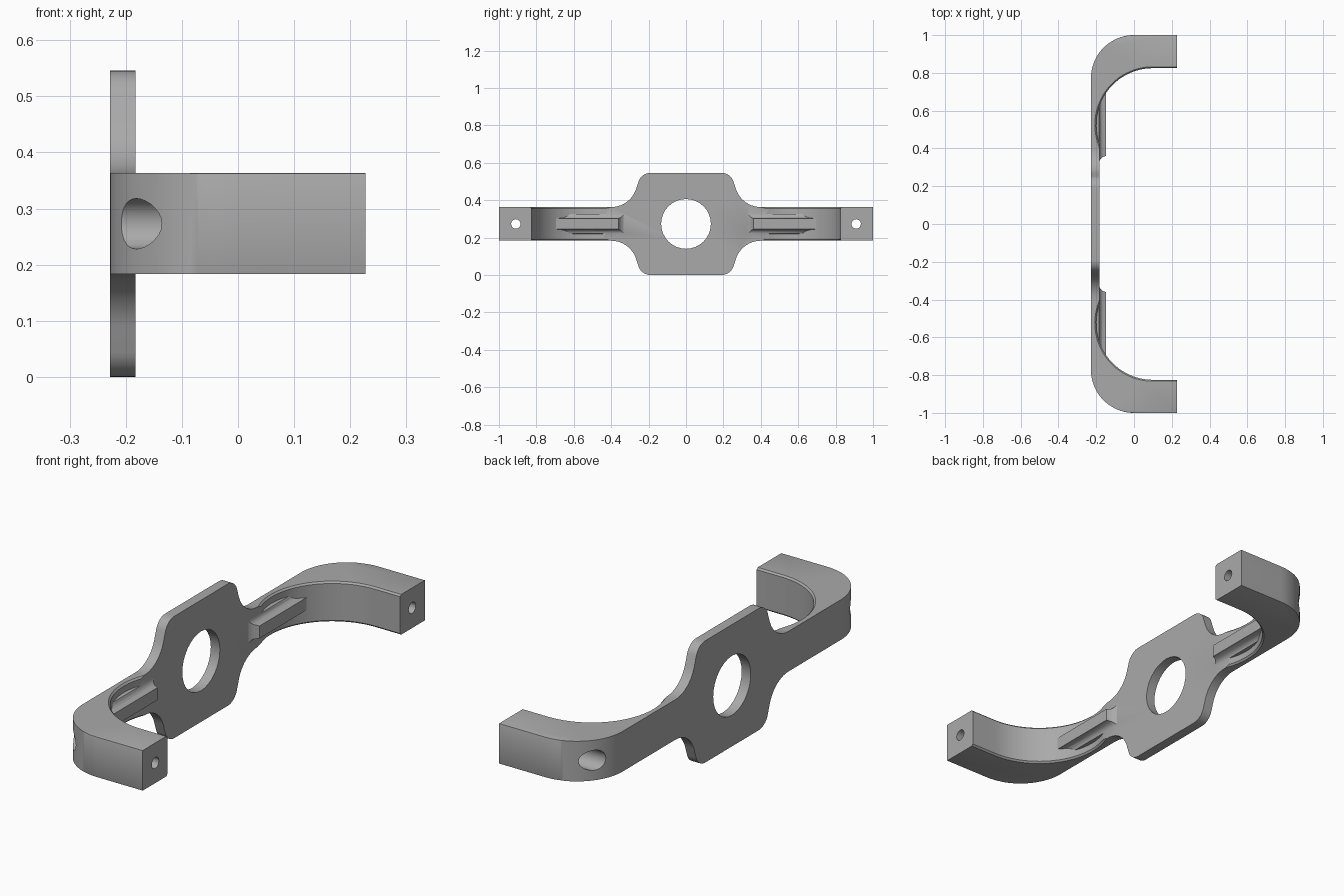
import bpy, bmesh
from math import cos, sin, radians, pi, hypot
from mathutils import Matrix

if "Cube" in bpy.data.objects:
    bpy.data.objects.remove(bpy.data.objects["Cube"])

MID, HALF = 0.273, 0.09           # height of the arm axis, half height of the arms
BACK, FRONT, TIP = -0.228, -0.183, 0.227

grey = bpy.data.materials.new("satin grey")
grey.use_nodes = True
grey.diffuse_color = (0.4, 0.4, 0.4, 1)
grey.node_tree.nodes["Principled BSDF"].inputs["Base Color"].default_value = (0.4, 0.4, 0.4, 1)


def arc(cx, cy, r, a, b, n):
    steps = [radians(a + (b - a) * i / n) for i in range(n + 1)]
    return [(cx + r * cos(t), cy + r * sin(t)) for t in steps]


def make(name, bm):
    bmesh.ops.recalc_face_normals(bm, faces=bm.faces)
    me = bpy.data.meshes.new(name)
    bm.to_mesh(me)
    bm.free()
    me.materials.append(grey)
    ob = bpy.data.objects.new(name, me)
    bpy.context.collection.objects.link(ob)
    return ob


def prism(name, points, shift):
    bm = bmesh.new()
    face = bm.faces.new([bm.verts.new(p) for p in points])
    ext = bmesh.ops.extrude_face_region(bm, geom=[face])["geom"]
    moved = [v for v in ext if isinstance(v, bmesh.types.BMVert)]
    bmesh.ops.translate(bm, vec=shift, verts=moved)
    return make(name, bm)


def cylinder(name, r, x0, x1, y, n):
    bm = bmesh.new()
    place = Matrix.Translation(((x0 + x1) / 2, y, MID)) @ Matrix.Rotation(pi / 2, 4, 'Y')
    bmesh.ops.create_cone(bm, cap_ends=True, segments=n, radius1=r, radius2=r,
                          depth=x1 - x0, matrix=place)
    return make(name, bm)


def combine(ob, other, op):
    mod = ob.modifiers.new(op, 'BOOLEAN')
    mod.operation, mod.object, mod.solver = op, other, 'EXACT'
    bpy.context.view_layer.objects.active = ob
    bpy.ops.object.modifier_apply(modifier=mod.name)
    bpy.data.objects.remove(other)


# Bent strip: C-shaped plan with thick rounded elbows
outer = [(TIP, 1)] + arc(0, 0.772, 0.228, 90, 180, 20)
inner = arc(0.1, 0.525, 0.3, 199.4, 90, 24) + [(TIP, 0.825)]
half = outer + [(x, -y) for x, y in reversed(outer)]
half += [(x, -y) for x, y in reversed(inner)] + inner
bracket = prism("bracket", [(x, y, -0.1) for x, y in half], (0, 0, 0.8))

# Side outline: wide centre plate flowing into narrow arms
quarter = arc(0.19, 0.206, 0.067, 90, 20, 8) + arc(0.4, 0.23, 0.14, 200, 270, 10) + [(1.1, HALF)]
side = quarter + [(y, -z) for y, z in reversed(quarter)]
side += [(-y, -z) for y, z in quarter] + [(-y, z) for y, z in reversed(quarter)]
outline = prism("outline", [(-0.5, y, MID + z) for y, z in side], (1, 0, 0))
combine(bracket, outline, 'INTERSECT')

# Chamfers on the inner curve, small rounds on the outer end faces
def on_rim(v):
    return abs(abs(v.co.z - MID) - HALF) < 0.001

def on_inner(v):
    x, y = v.co.x, abs(v.co.y)
    on_arc = abs(hypot(x - 0.1, y - 0.525) - 0.3) < 0.002 and x < 0.11
    return on_rim(v) and (on_arc or (abs(y - 0.825) < 0.001 and x > 0.09))

def on_outer(v):
    return on_rim(v) and abs(v.co.y) > 0.985 and v.co.x > -0.1

bm = bmesh.new()
bm.from_mesh(bracket.data)
bmesh.ops.remove_doubles(bm, verts=bm.verts, dist=0.0001)
for rule, width, seg in ((on_inner, 0.014, 1), (on_outer, 0.01, 2)):
    edges = [e for e in bm.edges if all(rule(v) for v in e.verts)
             and abs(e.verts[0].co.z - e.verts[1].co.z) < 0.001]
    bmesh.ops.bevel(bm, geom=edges, offset=width, segments=seg, profile=0.5,
                    affect='EDGES', clamp_overlap=True)
bm.to_mesh(bracket.data)
bm.free()

# Stiffening ribs with flared feet
def rib(sign):
    levels = [(-0.206, 0.055, 0.33), (-0.184, 0.052, 0.333), (-0.178, 0.04, 0.343),
              (-0.168, 0.032, 0.353), (-0.147, 0.028, 0.362)]
    bm = bmesh.new()
    rings = []
    for x, h, y in levels:
        corners = [(y, -h), (0.72, -h), (0.72, h), (y, h)]
        rings.append([bm.verts.new((x, sign * a, MID + b)) for a, b in corners])
    for lo, hi in zip(rings, rings[1:]):
        for i in range(4):
            j = (i + 1) % 4
            bm.faces.new((lo[i], lo[j], hi[j], hi[i]))
    bm.faces.new(rings[0])
    bm.faces.new(rings[-1])
    return make("rib", bm)

for s in (1, -1):
    combine(bracket, rib(s), 'UNION')

# Centre opening, screw holes and their counterbores
combine(bracket, cylinder("opening", 0.133, -0.4, 0, 0, 32), 'DIFFERENCE')
for s in (1, -1):
    combine(bracket, cylinder("screw_hole", 0.025, -0.4, 0.4, s * 0.91, 20), 'DIFFERENCE')
    combine(bracket, cylinder("counterbore", 0.045, -0.4, 0.08, s * 0.91, 28), 'DIFFERENCE')

# Shading and a single material
bracket.data.materials.clear()
bracket.data.materials.append(grey)
for p in bracket.data.polygons:
    p.material_index = 0
bpy.ops.object.select_all(action='DESELECT')
bracket.select_set(True)
bpy.context.view_layer.objects.active = bracket
bpy.ops.object.shade_smooth_by_angle(angle=radians(30))
